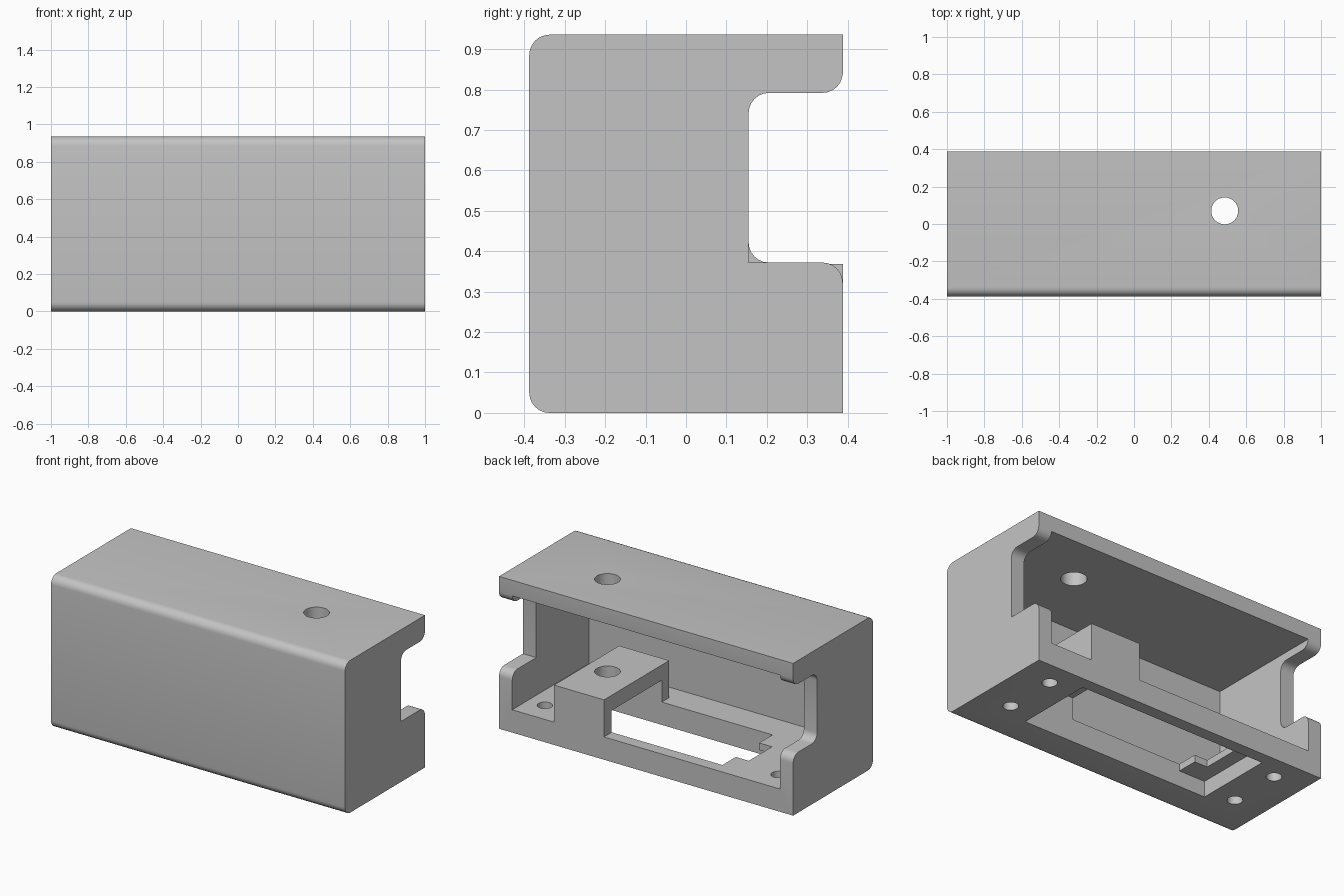
import bpy
import bmesh
import math
from mathutils import Vector

cube = bpy.data.objects.get("Cube")
if cube:
    bpy.data.objects.remove(cube, do_unlink=True)

grey = bpy.data.materials.new("plain grey")
grey.use_nodes = True
GREY = (0.55, 0.55, 0.55, 1)
grey.diffuse_color = GREY
grey.node_tree.nodes["Principled BSDF"].inputs["Base Color"].default_value = GREY

FRONT, BACK, TOP = -0.388, 0.388, 0.936     # outer shell
INNER_X, INNER_FRONT = 0.91, -0.358         # cavity walls
FLOOR, CEILING = 0.14, 0.84
MID_Y = 0.07                                # centre line of the mount
OPEN_L, OPEN_R = 0.626, -0.645              # ends of the floor opening
OPEN_HALF = 0.243
OVER = 0.1                                  # how far cutters overshoot


def make_object(name, bm):
    bmesh.ops.recalc_face_normals(bm, faces=bm.faces)
    mesh = bpy.data.meshes.new(name)
    bm.to_mesh(mesh)
    bm.free()
    mesh.materials.append(grey)
    obj = bpy.data.objects.new(name, mesh)
    bpy.context.collection.objects.link(obj)
    return obj


def rounded(corners, steps=6):
    """Turn (y, z, radius) corners into a filleted outline."""
    points = []
    for i, (y, z, r) in enumerate(corners):
        here = Vector((y, z))
        if r == 0:
            points.append(here)
            continue
        a = (Vector(corners[i - 1][:2]) - here).normalized()
        b = (Vector(corners[(i + 1) % len(corners)][:2]) - here).normalized()
        centre = here + (a + b) * r
        for s in range(steps + 1):
            t = s / steps * math.pi / 2
            points.append(centre - b * r * math.cos(t) - a * r * math.sin(t))
    return points


def extrude_x(name, outline, x0, x1):
    bm = bmesh.new()
    face = bm.faces.new([bm.verts.new((x0, p.x, p.y)) for p in outline])
    out = bmesh.ops.extrude_face_region(bm, geom=[face])
    moved = [v for v in out["geom"] if isinstance(v, bmesh.types.BMVert)]
    bmesh.ops.translate(bm, verts=moved, vec=(x1 - x0, 0, 0))
    return make_object(name, bm)


def box(name, x0, x1, y0, y1, z0, z1):
    corners = [(y0, z0, 0), (y1, z0, 0), (y1, z1, 0), (y0, z1, 0)]
    return extrude_x(name, rounded(corners), x0, x1)


def cylinder(name, x, y, radius, z0, z1):
    bm = bmesh.new()
    bmesh.ops.create_cone(bm, cap_ends=True, segments=32, radius1=radius,
                          radius2=radius, depth=z1 - z0)
    bmesh.ops.translate(bm, verts=bm.verts, vec=(x, y, (z0 + z1) / 2))
    return make_object(name, bm)


def combine(target, tool, operation="DIFFERENCE"):
    tool.hide_render = True
    mod = target.modifiers.new(tool.name, "BOOLEAN")
    mod.operation = operation
    mod.solver = "EXACT"
    mod.object = tool
    bpy.context.view_layer.objects.active = target
    bpy.ops.object.modifier_apply(modifier=mod.name)
    bpy.data.objects.remove(tool, do_unlink=True)


# Outer shell with rounded front edges
R = 0.05
housing = extrude_x("housing", rounded([
    (FRONT, 0, R), (BACK, 0, 0), (BACK, TOP, 0), (FRONT, TOP, R)]), -1, 1)

# Main cavity, open to the back
combine(housing, box("cavity", -INNER_X, INNER_X, INNER_FRONT, BACK + OVER,
                     FLOOR, CEILING))

# Side wall notches: flared at the mouth; left one has a sharp lower corner
LOW, HIGH, DEEP = 0.372, 0.792, 0.155
for side, lower_radius in ((1, 0), (-1, R)):
    outline = rounded([
        (DEEP, LOW, lower_radius), (BACK, LOW, R), (BACK, LOW - R, 0),
        (BACK + OVER, LOW - R, 0), (BACK + OVER, HIGH + R, 0),
        (BACK, HIGH + R, 0), (BACK, HIGH, R), (DEEP, HIGH, R)])
    # drop the doubled points where the flares meet the back face
    clean = [p for i, p in enumerate(outline)
             if (p - outline[i - 1]).length > 0.0001]
    combine(housing, extrude_x("notch", clean, side * (INNER_X - 0.01),
                               side * (1 + OVER)))

# Bridge block standing on the floor
BRIDGE_R, BRIDGE_TOP, LEG = 0.286, 0.368, 0.07
combine(housing, box("bridge", BRIDGE_R, OPEN_L, MID_Y * 2 - BACK + 0.003, BACK,
                     FLOOR - 0.03, BRIDGE_TOP), "UNION")
y0, y1 = MID_Y - OPEN_HALF, MID_Y + OPEN_HALF
combine(housing, box("bridge_hollow", BRIDGE_R - OVER, OPEN_L - LEG + 0.004,
                     y0, y1, FLOOR - 0.05, 0.274))

# Floor opening: wide below, with a thin slotted shelf at the right end
SHELF, SHELF_EDGE = 0.097, -0.467
combine(housing, box("opening_lower", OPEN_R, OPEN_L, y0, y1, -OVER, SHELF))
combine(housing, box("opening_upper", SHELF_EDGE, OPEN_L - 0.002, y0, y1,
                     SHELF - 0.02, FLOOR))
combine(housing, box("cable_slot", SHELF_EDGE - 0.088, SHELF_EDGE + 0.05,
                     MID_Y - 0.113, MID_Y + 0.113, SHELF - 0.02, FLOOR + 0.05))

# Shaft hole through roof and bridge
combine(housing, cylinder("shaft_hole", 0.485, MID_Y, 0.072, 0.2, TOP + OVER))

# Four screw holes in the floor
for x in (-0.795, 0.795):
    for dy in (-0.165, 0.165):
        combine(housing, cylinder("screw_hole", x, MID_Y + dy, 0.043,
                                  -OVER, FLOOR + 0.05))

# Smooth fillets and holes, crisp edges elsewhere
bpy.ops.object.select_all(action="DESELECT")
housing.select_set(True)
bpy.context.view_layer.objects.active = housing
bpy.ops.object.shade_smooth_by_angle(angle=math.radians(30))
